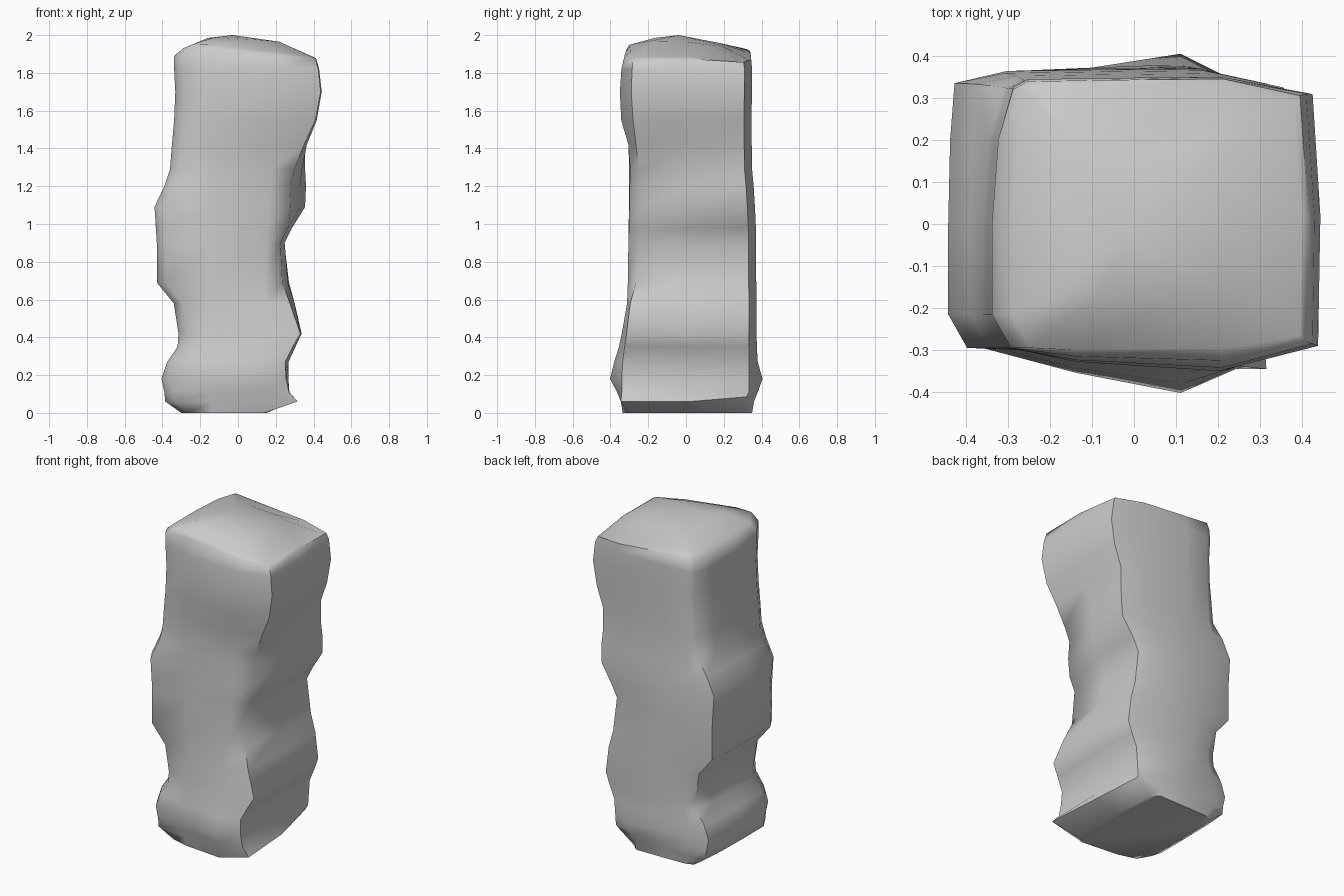
import bpy, bmesh
from mathutils import Vector

# Section profile up the pillar:
# z, left x, front-right x, back-right x, front y, front-right y, back y
LEVELS = [
    (0.00, -0.30, 0.14, 0.14, -0.335, -0.31, 0.350),
    (0.06, -0.385, 0.315, 0.24, -0.345, -0.345, 0.360),
    (0.11, -0.39, 0.27, 0.25, -0.365, -0.34, 0.380),
    (0.18, -0.405, 0.255, 0.255, -0.402, -0.34, 0.405),
    (0.27, -0.375, 0.25, 0.262, -0.380, -0.335, 0.380),
    (0.35, -0.32, 0.29, 0.295, -0.355, -0.325, 0.375),
    (0.42, -0.315, 0.33, 0.32, -0.340, -0.315, 0.374),
    (0.58, -0.34, 0.275, 0.30, -0.312, -0.295, 0.373),
    (0.69, -0.43, 0.235, 0.27, -0.308, -0.265, 0.372),
    (0.90, -0.43, 0.225, 0.245, -0.305, -0.255, 0.370),
    (0.98, -0.435, 0.265, 0.285, -0.302, -0.25, 0.370),
    (1.09, -0.442, 0.28, 0.355, -0.300, -0.245, 0.365),
    (1.20, -0.39, 0.275, 0.36, -0.298, -0.24, 0.358),
    (1.29, -0.36, 0.30, 0.355, -0.296, -0.25, 0.350),
    (1.42, -0.35, 0.35, 0.355, -0.305, -0.265, 0.348),
    (1.55, -0.338, 0.41, 0.40, -0.343, -0.28, 0.347),
    (1.70, -0.332, 0.438, 0.425, -0.350, -0.29, 0.349),
    (1.82, -0.338, 0.425, 0.41, -0.342, -0.285, 0.350),
]


def section(z, xl, xf, xb, yf, yc, yb):
    """Thirteen-sided outline of the block at one height."""
    bulge = min(0.1 + 0.06 * z, xf - 0.04)
    low = -0.285 if z > 0.01 else -0.27
    xm = (xf + xb) / 2
    edge = 0.5 * xl - 0.085                 # sharp back-left edge
    lean = 0.05 if z > 1.25 else 0.015      # back-left chamfer
    return [Vector((x, y, z)) for x, y in (
        (xl, low + 0.07), (xl + 0.045, low - 0.01),
        (-0.14, (low + yf) / 2 - 0.01), (bulge, yf),
        (xf, yc), (xm + 0.012, 0.02), (xb, min(yb, 0.373) - 0.04),
        (bulge, yb), (-0.1, min(yb, 0.375) - 0.003),
        (edge, min(yb, 0.37) - 0.006), (xl + lean, min(yb, 0.36) - 0.025),
        (xl + lean * 0.3, 0.2), (xl, 0.0))]


rings = [section(*lv) for lv in LEVELS]
rings[1][6].z = 0.085       # raised back-right foot corner

# Sloping top rim and low dome
rim = section(1.88, -0.338, 0.41, 0.395, -0.325, -0.28, 0.345)
for p in rim:
    p.z = 1.912 - 0.09 * p.x - (0.02 if p.y > 0.25 else 0)
shoulder = section(1.95, -0.29, 0.395, 0.38, -0.295, -0.265, 0.33)
for p in shoulder:
    p.z = 1.932 - 0.12 * p.x - (0.035 if p.y > 0.25 else 0)
for i in (0, 10, 11, 12):
    rim[i].z = 1.89
    shoulder[i].z = 1.93
rim[1].z, shoulder[1].z = 1.91, 1.95
crown = []
for p in shoulder:
    q = p * 0.55
    q.z = 1.985 - 0.09 * max(q.x, 0) - 0.15 * max(q.y, 0)
    crown.append(q)
rings += [rim, shoulder, crown]

bm = bmesh.new()
verts = [[bm.verts.new(p) for p in r] for r in rings]
n = len(verts[0])
for a, b in zip(verts, verts[1:]):
    for i in range(n):
        j = (i + 1) % n
        bm.faces.new((a[i], a[j], b[j], b[i]))

# Top peak and flat underside
peak = bm.verts.new((-0.03, -0.04, 2.0))
for i in range(n):
    bm.faces.new((verts[-1][i], verts[-1][(i + 1) % n], peak))
bm.faces.new(verts[0][::-1])
bmesh.ops.recalc_face_normals(bm, faces=bm.faces)

mesh = bpy.data.meshes.new("rock_pillar")
bm.to_mesh(mesh)
bm.free()
rock = bpy.data.objects.new("rock_pillar", mesh)
bpy.context.collection.objects.link(rock)
bpy.context.view_layer.objects.active = rock
rock.select_set(True)
bpy.ops.object.shade_smooth_by_angle(angle=1.05)
